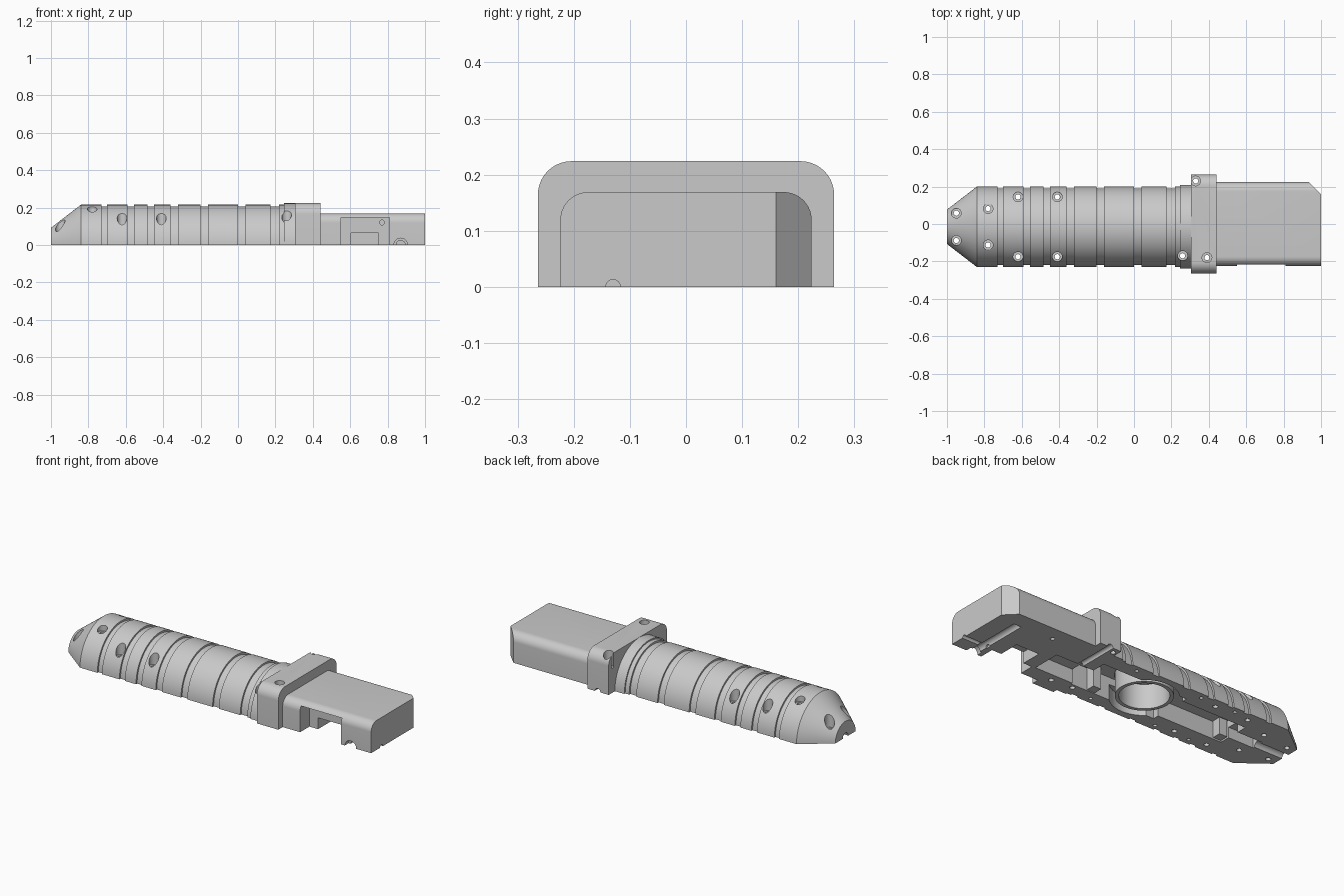
import bpy, bmesh
from math import pi, cos, sin
from mathutils import Matrix, Vector

if "Cube" in bpy.data.objects:
    bpy.data.objects.remove(bpy.data.objects["Cube"])

grey = bpy.data.materials.new("matte_grey")
grey.use_nodes = True
grey.diffuse_color = (0.59, 0.59, 0.59, 1)
grey.node_tree.nodes["Principled BSDF"].inputs["Base Color"].default_value = (0.59, 0.59, 0.59, 1)

AXIS_Y = -0.015   # centre line of the grip
cutters = bpy.data.collections.new("cutters")
bpy.context.scene.collection.children.link(cutters)


def finish(name, bm, collection=None):
    bmesh.ops.recalc_face_normals(bm, faces=bm.faces)
    mesh = bpy.data.meshes.new(name)
    bm.to_mesh(mesh)
    bm.free()
    ob = bpy.data.objects.new(name, mesh)
    mesh.materials.append(grey)
    (collection or bpy.context.scene.collection).objects.link(ob)
    ob.hide_render = collection is not None
    return ob


def loft(name, rings):
    """Closed solid through equal rings of points."""
    bm = bmesh.new()
    loops = [[bm.verts.new(p) for p in ring] for ring in rings]
    n = len(loops[0])
    for a, b in zip(loops, loops[1:]):
        for i in range(n):
            j = (i + 1) % n
            bm.faces.new((a[i], a[j], b[j], b[i]))
    bm.faces.new(loops[0])
    bm.faces.new(loops[-1])
    return finish(name, bm)


def arch(x, half, top, r, steps=10):
    """Upright section with rounded upper corners."""
    pts = [(x, half, 0)]
    for side, start in ((1, 0), (-1, pi / 2)):
        for i in range(steps + 1):
            a = start + i * pi / 2 / steps
            pts.append((x, side * (half - r) + r * cos(a), top - r + r * sin(a)))
    return pts + [(x, -half, 0)]


def cut_box(x0, x1, y0, y1, top, bottom=-0.1):
    bm = bmesh.new()
    size = Matrix.Diagonal((x1 - x0, y1 - y0, top - bottom, 1))
    mid = Matrix.Translation(((x0 + x1) / 2, (y0 + y1) / 2, (top + bottom) / 2))
    bmesh.ops.create_cube(bm, size=1, matrix=mid @ size)
    return finish("cut_box", bm, cutters)


def cut_rod(p, q, r, sides=24):
    p, q = Vector(p), Vector(q)
    bm = bmesh.new()
    turn = (q - p).to_track_quat('Z', 'Y').to_matrix().to_4x4()
    bmesh.ops.create_cone(bm, cap_ends=True, segments=sides, radius1=r, radius2=r,
                          depth=(q - p).length, matrix=Matrix.Translation((p + q) / 2) @ turn)
    return finish("cut_rod", bm, cutters)


# Grip: half round, tapered nose, shallow ring grooves, collar at the guard
R, G, COLLAR = 0.215, 0.205, 0.223
profile = [(-1, 0.092), (-0.84, R)]
for a, b in ((-0.73, -0.70), (-0.59, -0.555), (-0.485, -0.45), (-0.36, -0.32),
             (-0.2, -0.16), (0.0, 0.04), (0.175, 0.22)):
    profile += [(a, R), (a, G), (b, G), (b, R)]
profile += [(0.245, R), (0.245, COLLAR), (0.305, COLLAR)]
arc = [i * pi / 40 for i in range(41)]
grip = loft("grip_shell", [[(x, AXIS_Y + r * cos(a), r * sin(a)) for a in arc] for x, r in profile])

# Guard and rear housing
guard = loft("guard", [arch(x, 0.264, 0.224, 0.06) for x in (0.305, 0.44)])
housing = loft("rear_housing", [arch(x, 0.224, 0.169, 0.05) for x in (0.44, 1.0)])

# Chamfered housing corner
corner = cut_box(-0.1, 0.1, -0.1, 0.1, 0.5, -0.5)
corner.matrix_world = Matrix.Translation((0.9675 + 0.0707, 0.1925 + 0.0707, 0)) @ Matrix.Rotation(pi / 4, 4, 'Z')

# Side opening, its inner notch and small openings in the housing
cut_box(0.55, 0.81, -0.4, -0.14, 0.147)
cut_box(0.605, 0.75, -0.15, -0.02, 0.065)
cut_rod((0.77, -0.2, 0.12), (0.77, -0.05, 0.12), 0.013)
cut_rod((0.87, -0.3, 0), (0.87, -0.19, 0), 0.036)
cut_rod((0.87, -0.3, 0), (0.87, 0.13, 0), 0.024)
cut_rod((0.84, -0.13, 0), (1.1, -0.13, 0), 0.013)

# Grooves through guard side and nose tip
cut_rod((0.375, 0.02, 0), (0.375, 0.3, 0), 0.018)
cut_rod((-1.1, AXIS_Y, 0), (-0.8, AXIS_Y, 0), 0.025)

# Inner compartments, open underneath
cut_box(-0.25, 0.29, -0.145, 0.11, 0.13)
cut_rod((-0.08, AXIS_Y, -0.1), (-0.08, AXIS_Y, 0.15), 0.15, 48)
cut_rod((-0.08, AXIS_Y, -0.1), (-0.08, AXIS_Y, 0.09), 0.178, 48)
cut_box(-0.66, -0.2, -0.11, 0.08, 0.1)
cut_box(-0.82, -0.64, -0.05, 0.02, 0.06)
cut_box(0.27, 0.53, -0.135, 0.03, 0.08)

# Screw holes with counterbores: x, y, seat height
screws = [(0.33, 0.23, 0.14), (0.26, -0.17, 0.11), (0.39, -0.18, 0.18)]
for x, off, seat in ((-0.95, 0.073, 0.06), (-0.78, 0.097, 0.17), (-0.62, 0.16, 0.1), (-0.41, 0.16, 0.1)):
    screws += [(x, AXIS_Y + s * off, seat) for s in (-1, 1)]
for x, y, seat in screws:
    cut_rod((x, y, seat), (x, y, 0.4), 0.026)
    cut_rod((x, y, -0.1), (x, y, seat + 0.02), 0.014, 16)

# Blind pin holes along the split face
for s in (-1, 1):
    for x in (-0.52, -0.3, 0.12):
        cut_rod((x, AXIS_Y + s * 0.18, -0.1), (x, AXIS_Y + s * 0.18, 0.04), 0.01, 12)
cut_rod((0.65, 0.14, -0.1), (0.65, 0.14, 0.04), 0.012, 12)

for ob in (grip, guard, housing):
    mod = ob.modifiers.new("cut", 'BOOLEAN')
    mod.operation = 'DIFFERENCE'
    mod.operand_type = 'COLLECTION'
    mod.collection = cutters
    mod.solver = 'EXACT'
    bpy.context.view_layer.objects.active = ob
    bpy.ops.object.modifier_apply(modifier="cut")

for ob in list(cutters.objects):
    bpy.data.objects.remove(ob)
bpy.data.collections.remove(cutters)

# Round well standing inside the main compartment
bm = bmesh.new()
rims = []
for r, z in ((0.148, 0.01), (0.148, 0.15), (0.128, 0.15), (0.128, 0.01)):
    rims.append([bm.verts.new((-0.08 + r * cos(i * pi / 24), AXIS_Y + r * sin(i * pi / 24), z)) for i in range(48)])
for k in range(4):
    a, b = rims[k], rims[(k + 1) % 4]
    for i in range(48):
        j = (i + 1) % 48
        bm.faces.new((a[i], a[j], b[j], b[i]))
well = finish("inner_well", bm)

# Small posts inside the compartments
for name, x, y in (("channel_post", -0.63, -0.08), ("side_post", 0.16, -0.12)):
    bm = bmesh.new()
    bmesh.ops.create_cube(bm, size=1, matrix=Matrix.Translation((x, y, 0.07)) @ Matrix.Diagonal((0.05, 0.05, 0.13, 1)))
    finish(name, bm)

bpy.ops.object.select_all(action='DESELECT')
for ob in (grip, guard, housing, well):
    ob.select_set(True)
bpy.context.view_layer.objects.active = grip
bpy.ops.object.shade_smooth_by_angle(angle=pi / 7)
